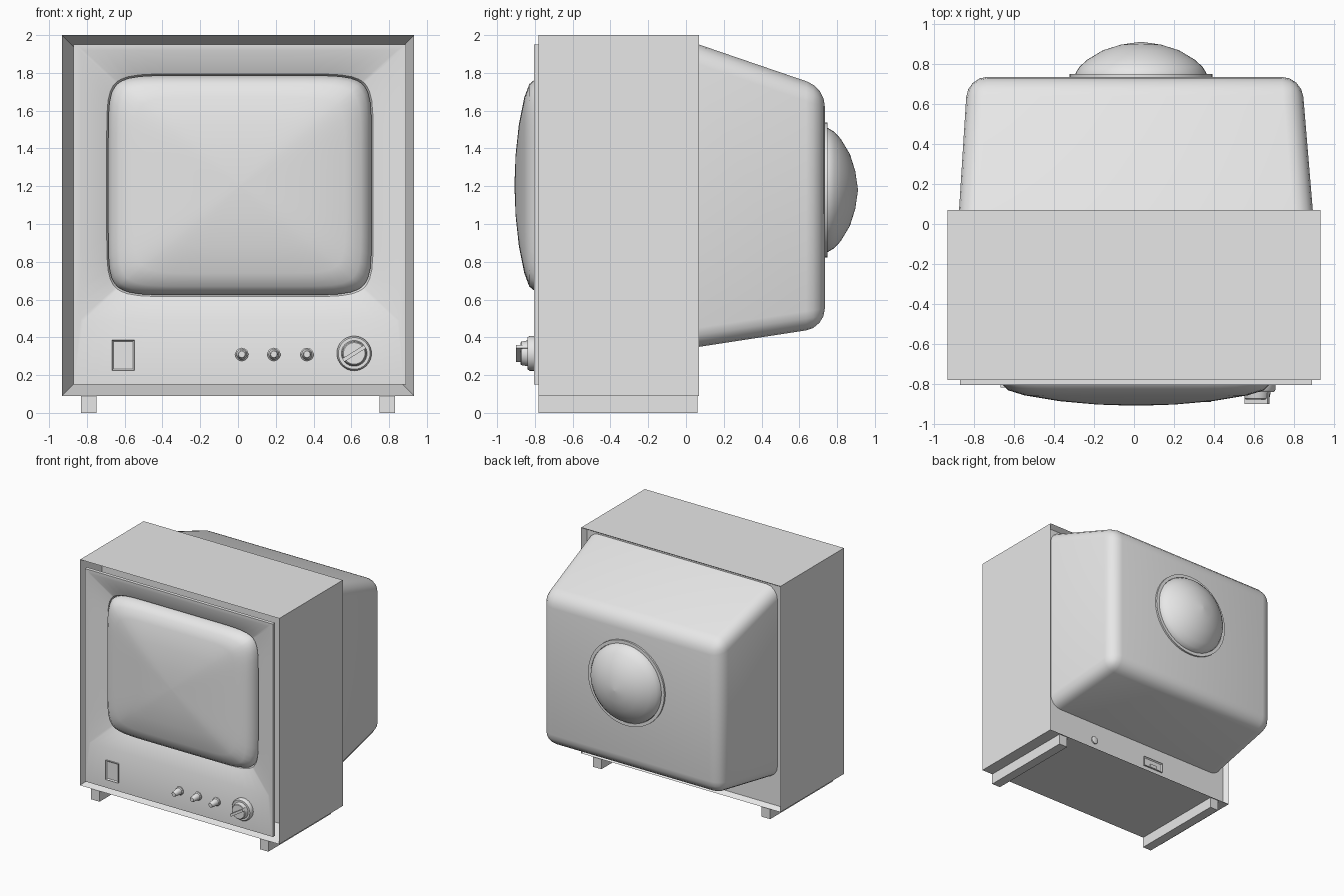
import bpy, bmesh, math
from mathutils import Matrix

if "Cube" in bpy.data.objects:
    bpy.data.objects.remove(bpy.data.objects["Cube"], do_unlink=True)

grey = bpy.data.materials.new("plain grey")
grey.use_nodes = True
grey.diffuse_color = (0.8, 0.8, 0.8, 1)
grey.node_tree.nodes["Principled BSDF"].inputs["Base Color"].default_value = (0.8, 0.8, 0.8, 1)


def finish(name, bm, smooth=None):
    bmesh.ops.recalc_face_normals(bm, faces=bm.faces)
    mesh = bpy.data.meshes.new(name)
    bm.to_mesh(mesh)
    bm.free()
    mesh.materials.append(grey)
    ob = bpy.data.objects.new(name, mesh)
    bpy.context.collection.objects.link(ob)
    if smooth:
        bpy.ops.object.select_all(action='DESELECT')
        ob.select_set(True)
        bpy.context.view_layer.objects.active = ob
        bpy.ops.object.shade_smooth_by_angle(angle=math.radians(smooth))
    return ob


def box_mesh(x0, x1, y0, y1, z0, z1):
    bm = bmesh.new()
    bmesh.ops.create_cube(bm, size=1)
    for v in bm.verts:
        v.co = (x1 if v.co.x > 0 else x0, y1 if v.co.y > 0 else y0, z1 if v.co.z > 0 else z0)
    bm.normal_update()
    return bm


def face_toward(bm, sign):
    return max(bm.faces, key=lambda f: f.calc_center_median().y * sign)


def recess(bm, sign, border, depth):
    """Inset the front (-1) or back (+1) face and push it inward."""
    face = face_toward(bm, sign)
    bmesh.ops.inset_individual(bm, faces=[face], thickness=border)
    for v in face.verts:
        v.co.y -= sign * depth


def loft(bm, rings, closed=False):
    """Join rings of points; cap both ends, or close the loop into a hollow frame."""
    loops = [[bm.verts.new(p) for p in r] for r in rings]
    pairs = list(zip(loops, loops[1:])) + ([(loops[-1], loops[0])] if closed else [])
    for a, b in pairs:
        for i in range(len(a)):
            j = (i + 1) % len(a)
            bm.faces.new((a[i], a[j], b[j], b[i]))
    if not closed:
        bm.faces.new(loops[0])
        bm.faces.new(loops[-1])


def outline(cx, cz, hx, hz, y, power=None, k=18):
    """Rectangle, or superellipse when power is given, with points gathered at the corners."""
    pts = []
    for side in range(4):
        for i in range(k):
            t = math.sin(math.pi / 2 * (2 * i / k - 1))
            u, w = [(1, t), (-t, 1), (-1, -t), (t, -1)][side]
            r = (abs(u) ** power + abs(w) ** power) ** (-1 / power) if power else 1
            pts.append((cx + hx * u * r, y, cz + hz * w * r))
    return pts


def turned(name, cx, cz, profile, sides=32, smooth=35):
    """Round part about the y axis from (radius, y) pairs."""
    bm = bmesh.new()
    angles = [2 * math.pi * i / sides for i in range(sides)]
    loft(bm, [[(cx + r * math.cos(a), y, cz + r * math.sin(a)) for a in angles] for r, y in profile])
    return finish(name, bm, smooth)


# Cabinet, open at the front, with a sunken back panel
bm = box_mesh(-0.932, 0.932, -0.78, 0.07, 0.09, 2.0)
recess(bm, 1, 0.035, 0.04)
recess(bm, -1, 0.09, 0.2)
finish("cabinet", bm)

# Runner feet
for name, x in (("left_foot", 0.79), ("right_foot", -0.79)):
    finish(name, box_mesh(x - 0.04, x + 0.04, -0.78, 0.06, 0, 0.09))

# Front panel with a sloping surround that leads in to the screen
bm = bmesh.new()
loft(bm, [
    outline(0.01, 1.05, 0.88, 0.9, -0.775),
    outline(0.01, 1.05, 0.88, 0.9, -0.805),
    outline(0.0125, 1.205, 0.8425, 0.715, -0.805),
    outline(0.01, 1.205, 0.705, 0.59, -0.75, 9),
    outline(0.01, 1.205, 0.69, 0.575, -0.72, 9)], closed=True)
finish("front_panel", bm, 25)

# Domed screen
bm = bmesh.new()
dome = [(1, -0.72), (1, -0.755), (0.97, -0.795), (0.92, -0.83), (0.8, -0.856),
        (0.55, -0.885), (0.28, -0.902), (0.02, -0.908)]
loft(bm, [outline(0.01, 1.205, 0.697 * s, 0.582 * s, y, 9 - 5 * (1 - s)) for s, y in dome])
finish("screen", bm, 60)

# Tapered rear housing with rounded edges
bm = box_mesh(-0.877, 0.897, 0.025, 0.735, 0.343, 1.965)
for v in face_toward(bm, 1).verts:
    v.co.x = 0.838 if v.co.x > 0 else -0.832
    v.co.z = 1.722 if v.co.z > 1 else 0.452
edges = [e for e in bm.edges if any(v.co.y > 0.5 for v in e.verts)]
bmesh.ops.bevel(bm, geom=edges, offset=0.1, segments=4, profile=0.5, affect='EDGES')
finish("rear_housing", bm, 40)

# Rear dome and its collar
turned("rear_collar", 0.035, 1.18, [(0.357, 0.72), (0.357, 0.75), (0.33, 0.75), (0.33, 0.73)], 48)
turned("rear_dome", 0.035, 1.18, [(0.328, 0.73), (0.328, 0.752), (0.308, 0.785), (0.27, 0.82),
                                  (0.19, 0.868), (0.1, 0.896), (0.005, 0.91)], 48, 60)

# Small control knobs
for i, x in enumerate((0.02, 0.19, 0.365)):
    turned(f"small_knob_{i + 1}", x, 0.31, [(0.035, -0.8), (0.035, -0.815), (0.028, -0.82),
                                            (0.021, -0.885), (0.017, -0.89)], 20)

# Large dial with a slanted grip
turned("dial", 0.615, 0.315, [(0.092, -0.8), (0.092, -0.828), (0.084, -0.84), (0.068, -0.84),
                              (0.062, -0.872), (0.057, -0.876)])
bm = box_mesh(-0.068, 0.068, -0.9, -0.84, -0.01, 0.01)
bmesh.ops.rotate(bm, verts=bm.verts, cent=(0, 0, 0), matrix=Matrix.Rotation(math.radians(-32), 3, 'Y'))
bmesh.ops.translate(bm, verts=bm.verts, vec=(0.615, 0, 0.315))
finish("dial_grip", bm)

# Framed switch plate
bm = box_mesh(-0.667, -0.548, -0.818, -0.8, 0.225, 0.387)
recess(bm, -1, 0.012, 0.01)
finish("switch_plate", bm)

# Socket and screw on the back panel
bm = box_mesh(-0.265, -0.075, 0.02, 0.042, 0.15, 0.23)
recess(bm, 1, 0.012, 0.01)
finish("back_socket", bm)
finish("socket_key", box_mesh(-0.2, -0.14, 0.02, 0.04, 0.155, 0.185))
turned("back_screw", 0.44, 0.19, [(0.032, 0.02), (0.032, 0.04), (0.022, 0.045)], 20)
